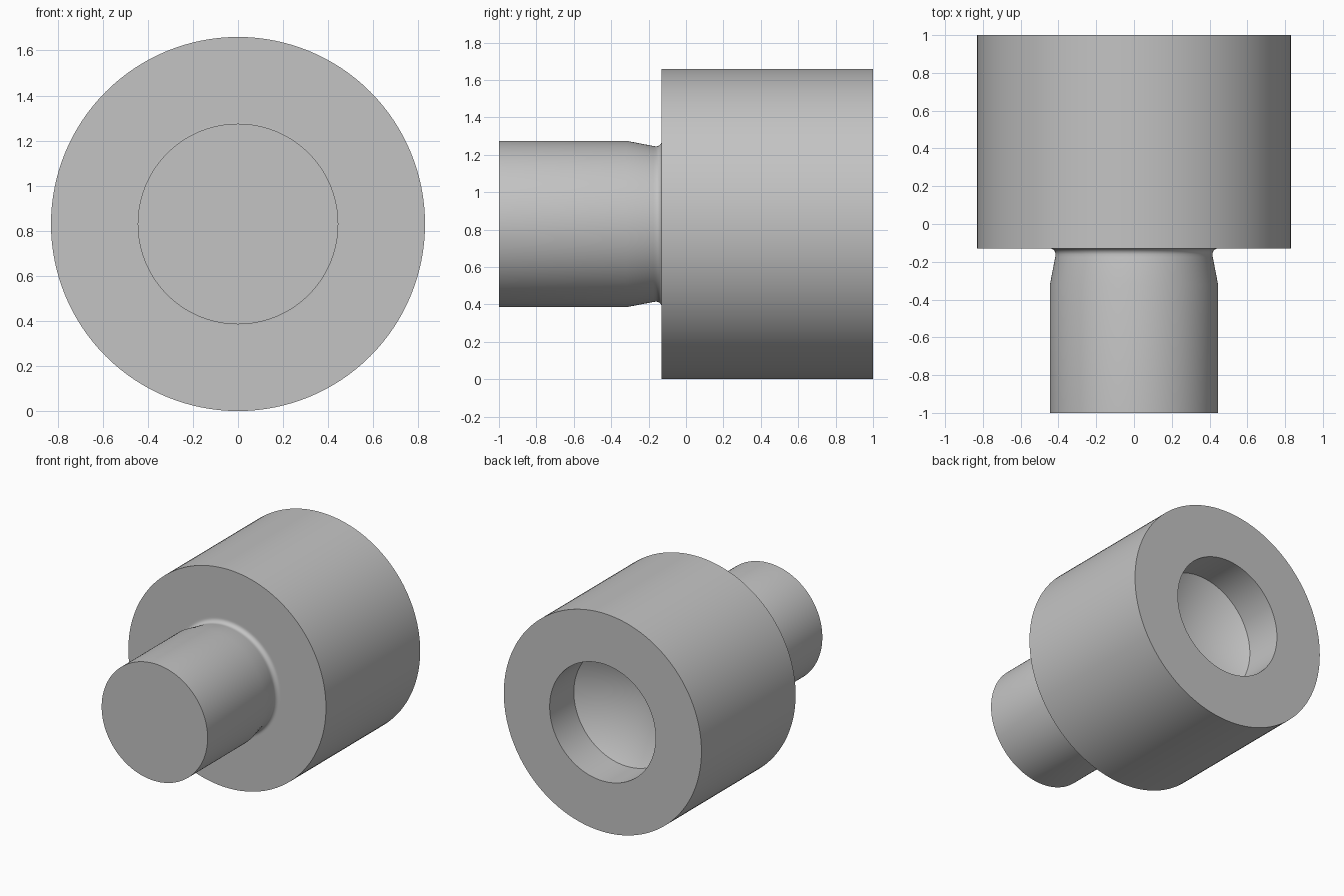
import bpy, bmesh, math
from mathutils import Vector, Matrix

if "Cube" in bpy.data.objects:
    bpy.data.objects.remove(bpy.data.objects["Cube"], do_unlink=True)

R_HEAD, R_SHANK, R_NECK, R_BORE = 0.83, 0.445, 0.415, 0.445
SHOULDER, FILLET = -0.13, 0.03
BORE_END = 0.71
TIP = BORE_END - R_BORE / math.tan(math.radians(59))

# Plain grey steel
steel = bpy.data.materials.new("grey steel")
steel.use_nodes = True
colour = (0.55, 0.55, 0.55, 1)
steel.diffuse_color = colour
steel.node_tree.nodes["Principled BSDF"].inputs["Base Color"].default_value = colour

# Half section as (radius, y): shank, tapered neck, fillet, head, drilled bore
profile = [(0, -1), (R_SHANK, -1), (R_SHANK, -0.32)]
profile.append((R_NECK + 0.002, SHOULDER - FILLET - 0.015))
for i in range(7):
    a = math.radians(90 * i / 6)
    profile.append((R_NECK + FILLET * (1 - math.cos(a)),
                    SHOULDER - FILLET * (1 - math.sin(a))))
profile += [(R_NECK + FILLET + 0.01, SHOULDER), (R_HEAD, SHOULDER), (R_HEAD, 1),
            (R_BORE, 1), (R_BORE, BORE_END), (0, TIP)]

# Turn the section around the y axis
bm = bmesh.new()
verts = [bm.verts.new((r, y, 0)) for r, y in profile]
edges = [bm.edges.new(pair) for pair in zip(verts, verts[1:])]
bmesh.ops.spin(bm, geom=verts + edges, cent=(0, 0, 0), axis=(0, 1, 0),
               angle=math.tau, steps=128, use_duplicate=False)
bmesh.ops.remove_doubles(bm, verts=bm.verts[:], dist=0.0001)
bmesh.ops.recalc_face_normals(bm, faces=bm.faces[:])
bmesh.ops.translate(bm, verts=bm.verts[:], vec=(0, 0, R_HEAD))

mesh = bpy.data.meshes.new("turned_body")
bm.to_mesh(mesh)
bm.free()
mesh.materials.append(steel)
body = bpy.data.objects.new("turned_body", mesh)
bpy.context.collection.objects.link(body)

bpy.ops.object.select_all(action="DESELECT")
body.select_set(True)
bpy.context.view_layer.objects.active = body
bpy.ops.object.shade_smooth_by_angle(angle=math.radians(30))
